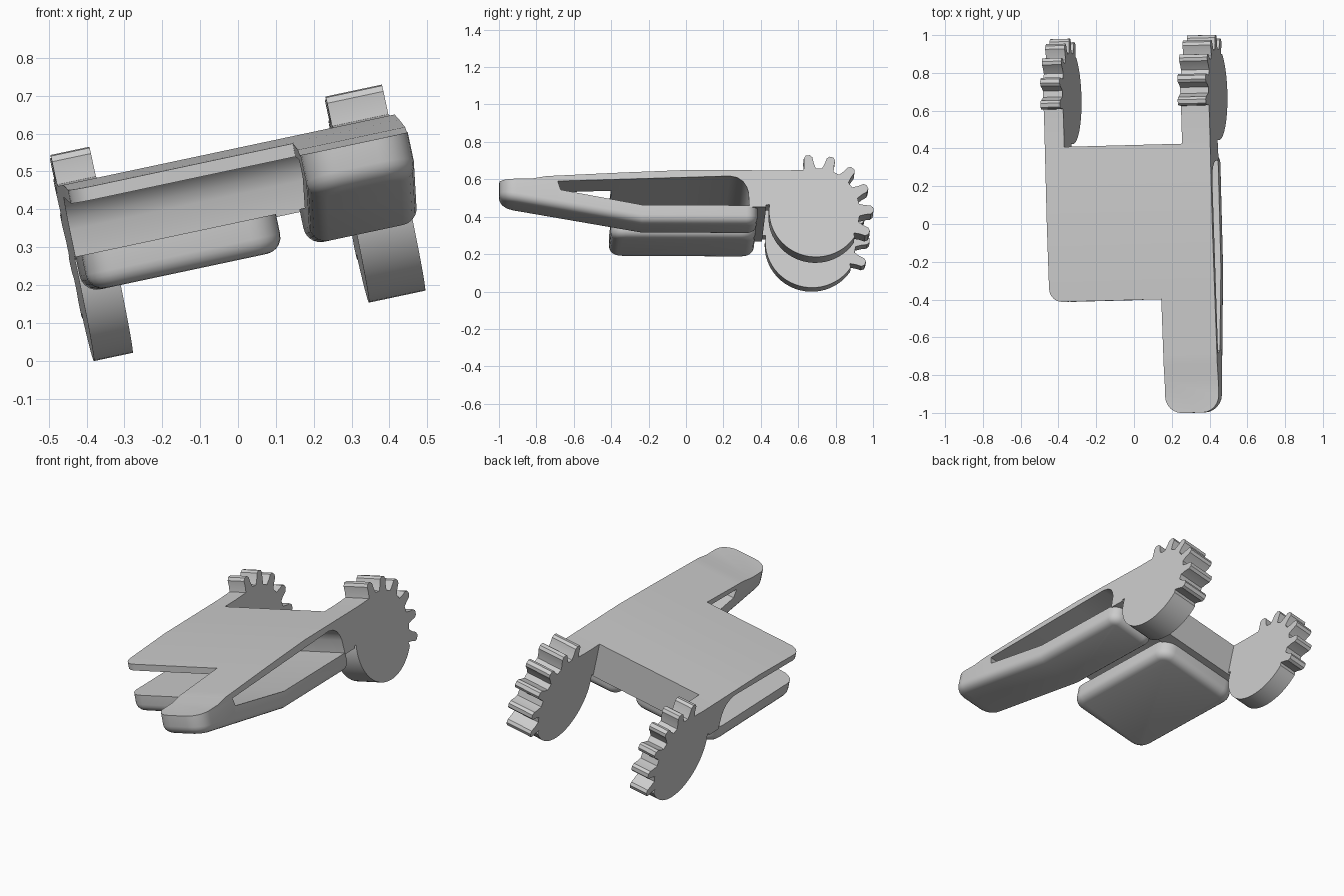
import bpy, bmesh
from math import sin, cos, pi, radians
from mathutils import Matrix, Vector

if "Cube" in bpy.data.objects:
    bpy.data.objects.remove(bpy.data.objects["Cube"])

# The whole part sits rolled about y and slightly turned about z
TILT = Matrix.Rotation(radians(-12), 4, 'Y') @ Matrix.Rotation(radians(1.5), 4, 'Z')


def finish(name, bm):
    bmesh.ops.recalc_face_normals(bm, faces=bm.faces[:])
    mesh = bpy.data.meshes.new(name)
    bm.to_mesh(mesh)
    bm.free()
    mesh.transform(TILT)
    obj = bpy.data.objects.new(name, mesh)
    bpy.context.collection.objects.link(obj)
    bpy.ops.object.select_all(action='DESELECT')
    obj.select_set(True)
    bpy.context.view_layer.objects.active = obj
    bpy.ops.object.shade_smooth_by_angle(angle=radians(30))
    return obj


def height(curve, y):
    for (ya, za), (yb, zb) in zip(curve, curve[1:]):
        if y <= yb:
            return za + (zb - za) * max(0, (y - ya) / (yb - ya))
    return curve[-1][1]


def rounded_rect(x0, x1, y0, y1, radii, inset):
    pts = []
    corners = [(x0, y0, 1, 1), (x1, y0, -1, 1), (x1, y1, -1, -1), (x0, y1, 1, -1)]
    for k, (x, y, sx, sy) in enumerate(corners):
        r = radii[k]
        c, rho = max(r, inset), max(r - inset, 0)
        steps = 6 if r else 0
        for i in range(steps + 1):
            a = pi + k * pi / 2 + (i / steps * pi / 2 if steps else 0)
            pts.append((x + sx * c + rho * cos(a), y + sy * c + rho * sin(a)))
    return pts


def slab(name, rect, radii, bottom, top, edge=0.0):
    """Rounded plan outline whose underside and top follow curves along y."""
    layers = [(0, 0)]
    if edge:
        layers = [(edge * (1 - sin(i * pi / 10)), edge * (1 - cos(i * pi / 10))) for i in range(6)]
    layers.append((0, 1))
    bm = bmesh.new()
    rings = [[bm.verts.new((x, y, z)) for x, y in rounded_rect(*rect, radii, d)] for d, z in layers]
    bm.faces.new(rings[0][::-1])
    bm.faces.new(rings[-1])
    n = len(rings[0])
    for lo, hi in zip(rings, rings[1:]):
        for i in range(n):
            j = (i + 1) % n
            bm.faces.new((lo[i], lo[j], hi[j], hi[i]))
    for y in sorted({p[0] for p in bottom + top}):
        if rect[2] < y < rect[3]:
            bmesh.ops.bisect_plane(bm, geom=bm.verts[:] + bm.edges[:] + bm.faces[:], dist=1e-5,
                                   plane_co=Vector((0, y, 0)), plane_no=Vector((0, 1, 0)))
    for v in bm.verts:
        y = v.co.y
        v.co.z = height(top, y) if v.co.z > 0.99 else height(bottom, y) + v.co.z
    return finish(name, bm)


def gear_arm(name, x0, x1):
    """Toothed sector with the neck that joins it to the body."""
    cy, cz = 0.68, 0.328
    polar = [(0.25, 172 + i * 154 / 24) for i in range(25)]
    for k in range(6):
        a = 338 + 24 * k
        polar += [(0.235, a - 8), (0.265, a - 5.5), (0.295, a - 4.5), (0.308, a - 2),
                  (0.308, a + 2), (0.295, a + 4.5), (0.265, a + 5.5), (0.235, a + 8)]
    pts = [(cy + r * cos(radians(a)), cz + r * sin(radians(a))) for r, a in polar]
    pts += [(0.52, 0.55), (0.405, 0.55), (0.405, 0.36)]
    bm = bmesh.new()
    face = bm.faces.new([bm.verts.new((x0, y, z)) for y, z in pts])
    out = bmesh.ops.extrude_face_region(bm, geom=[face])
    bmesh.ops.translate(bm, vec=(x1 - x0, 0, 0),
                        verts=[g for g in out['geom'] if isinstance(g, bmesh.types.BMVert)])
    bm.faces.ensure_lookup_table()
    return finish(name, bm)


# Height curves along y: plate top, slot ceiling with rounded rear end, pads
plate_top = [(-1.1, 0.495), (-0.84, 0.498), (-0.76, 0.512), (-0.35, 0.534), (0.0, 0.55), (0.5, 0.55)]
slot_roof = [(-1.1, 0.485), (-0.7, 0.485), (0.22, 0.518), (0.26, 0.51), (0.29, 0.49),
             (0.31, 0.46), (0.32, 0.43), (0.325, 0.35), (0.5, 0.35)]
arm_floor = [(-1.1, 0.405), (-0.25, 0.26), (0.5, 0.26)]
arm_top = [(-1.1, 0.485), (-0.7, 0.485), (-0.685, 0.438), (-0.25, 0.358), (0.5, 0.358)]
flat_floor, flat_top = [(-1.1, 0.26), (0.5, 0.26)], [(-1.1, 0.358), (0.5, 0.358)]

# Top plate with rear wall: wide half and long finger half
slab("wide_plate", (-0.355, 0.25, -0.405, 0.415), (0.07, 0, 0, 0), slot_roof, plate_top)
slab("finger_plate", (0.25, 0.54, -1.01, 0.415), (0.09, 0.09, 0, 0), slot_roof, plate_top)

# Lower pads below the slot
slab("wide_pad", (-0.355, 0.17, -0.405, 0.37), (0.08,) * 4, flat_floor, flat_top, 0.045)
slab("finger_pad", (0.25, 0.54, -1.01, 0.37), (0.09, 0.09, 0.06, 0.06), arm_floor, arm_top, 0.045)

# Toothed rear arms
gear_arm("left_gear_arm", -0.355, -0.25)
gear_arm("right_gear_arm", 0.388, 0.54)
